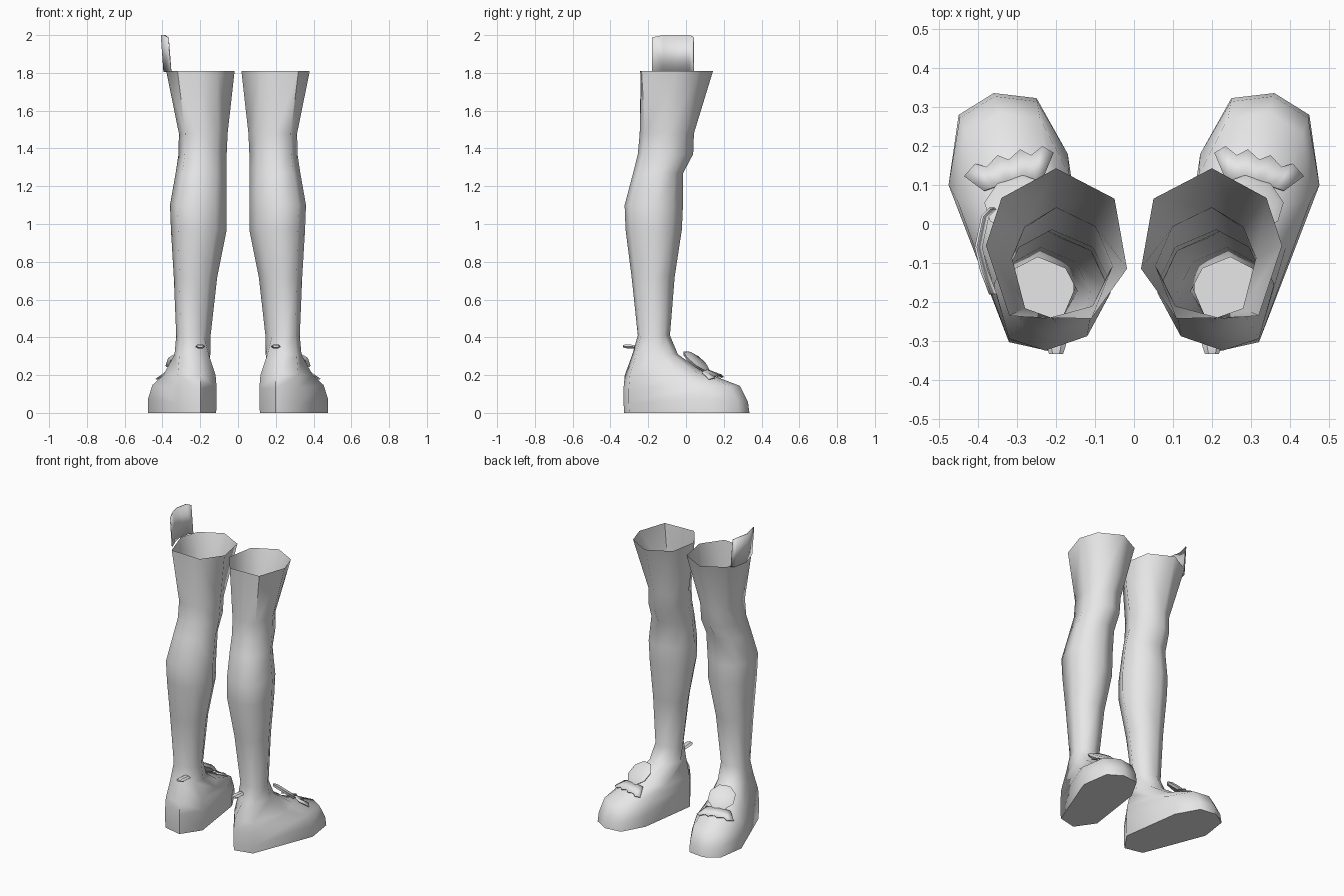
import bpy, math
from mathutils import Vector

if "Cube" in bpy.data.objects:
    bpy.data.objects.remove(bpy.data.objects["Cube"])

grey = bpy.data.materials.new("light grey")
grey.diffuse_color = (0.8, 0.8, 0.8, 1)
grey.use_nodes = True
grey.node_tree.nodes["Principled BSDF"].inputs["Base Color"].default_value = grey.diffuse_color


def add_part(name, verts, faces, mirror=True, thick=0, angle=60):
    """Mesh object, optionally thickened and mirrored across x = 0."""
    me = bpy.data.meshes.new(name)
    me.from_pydata([tuple(v) for v in verts], [], faces)
    me.materials.append(grey)
    ob = bpy.data.objects.new(name, me)
    bpy.context.collection.objects.link(ob)
    if thick:
        m = ob.modifiers.new("thickness", 'SOLIDIFY')
        m.thickness, m.offset = thick, 0
    if mirror:
        m = ob.modifiers.new("other side", 'MIRROR')
        m.use_mirror_merge = False
    bpy.ops.object.select_all(action='DESELECT')
    ob.select_set(True)
    bpy.context.view_layer.objects.active = ob
    bpy.ops.object.shade_smooth_by_angle(angle=math.radians(angle))
    return ob


def loft(rings):
    """Join equal rings with quads."""
    n = len(rings[0])
    verts = [p for r in rings for p in r]
    faces = [(i * n + j, i * n + (j + 1) % n, (i + 1) * n + (j + 1) % n, (i + 1) * n + j)
             for i in range(len(rings) - 1) for j in range(n)]
    return verts, faces


# Eight-sided leg section in a unit box, starting at the shin, going outward
SECTION = [(.56, 1), (.87, .83), (1, .55), (.87, .1), (.56, 0), (.2, .12), (0, .48), (.17, .83)]


def section(z, x0, x1, y0, y1):
    return [(x0 + u * (x1 - x0), y0 + v * (y1 - y0), z) for u, v in SECTION]


# Leg from the open top down to the ankle
top = [(.2, .143), (.34, .067), (.38, -.055), (.32, -.235),
       (.215, -.24), (.11, -.243), (.018, -.115), (.05, .065)]
rings = [[(x, y, 1.81) for x, y in top]]
rings += [section(*box) for box in (
    (1.48, .055, .313, -.245, .042),
    (1.37, .06, .315, -.255, .038),
    (1.27, .06, .33, -.28, -.015),
    (1.10, .06, .36, -.325, -.016),
    (0.97, .06, .355, -.32, -.022),
    (0.72, .11, .34, -.288, -.06),
    (0.41, .145, .327, -.255, -.085))]

# Shoe: blend the ankle ring out to the sole outline, by front, side and back zones
ankle = rings[-1]
sole = [(.36, .336), (.45, .28), (.476, .1), (.32, -.3),
        (.2, -.327), (.116, -.205), (.17, .18), (.25, .323)]
ZONE = "ffsbbbsf"
for blend, height in (
        ((.1, .06, .4), (.31, .31, .31)),
        ((.4, .46, .96), (.22, .2, .2)),
        ((.88, .85, 1.05), (.143, .147, .13)),
        ((.98, 1, 1.05), (.06, .075, .05)),
        ((1, 1, 1), (0, 0, 0))):
    ring = []
    for a, s, zone in zip(ankle, sole, ZONE):
        k = "fsb".index(zone)
        t = blend[k]
        ring.append((a[0] + t * (s[0] - a[0]), a[1] + t * (s[1] - a[1]), height[k]))
    rings.append(ring)
verts, faces = loft(rings)
faces.append(tuple(range(len(verts) - 8, len(verts))))
add_part("legs_with_shoes", verts, faces)

# Round rosette lying on the instep
along = Vector((.22, .72, -.62)).normalized()
side = Vector((1, -.25, -.1))
side = (side - along * side.dot(along)).normalized()
normal = side.cross(along)
centre = Vector((.30, .055, .272))


def disc(radius, height):
    return [centre + normal * height + radius * (side * math.cos(a) + along * math.sin(a))
            for a in (-(k + .5) * math.pi / 4 for k in range(8))]


verts, faces = loft([disc(.065, .014), disc(.087, .002), disc(.075, -.012)])
faces += [tuple(range(7, -1, -1)), tuple(range(16, 24))]
add_part("rosette", verts, faces, angle=40)

# Zigzag ribbon fan in front of the rosette
n = 9
inner, outer = [], []
for i in range(n):
    t = i / (n - 1)
    arch = math.sin(math.pi * t)
    zig = .012 if i % 2 else -.008
    inner.append((.385 - .15 * t, .085 + .03 * t + .008 * arch, .214 + .006 * t + .012 * arch))
    outer.append((.435 - .228 * t, .13 + .06 * t + .012 * arch + zig, .178 + .007 * t + .018 * arch))
add_part("ribbon", inner + outer, [(i + 1, i, n + i, n + i + 1) for i in range(n - 1)],
         thick=.006, angle=20)

# Small tab behind each ankle
tab = []
for y, w, h in ((-.245, .024, .009), (-.31, .026, .013), (-.333, .018, .007)):
    z = .348 + (-.245 - y) * .06
    tab.append([(.2 + w * math.cos(a), y, z + h * math.sin(a))
                for a in (k * math.pi / 3 for k in range(6))])
verts, faces = loft(tab)
faces += [tuple(range(5, -1, -1)), tuple(range(12, 18))]
add_part("heel_tab", verts, faces, angle=30)

# Upright curved flap above one leg only
curve = [(-.355, .04), (-.375, .02), (-.392, -.06), (-.378, -.12), (-.355, -.18)]
low = [(x, y, 1.805) for x, y in curve]
high = [(x - .014, y, 2.0 if 0 < i < 4 else 1.988) for i, (x, y) in enumerate(curve)]
add_part("top_flap", low + high, [(i, i + 1, 6 + i, 5 + i) for i in range(4)],
         mirror=False, thick=.006)
